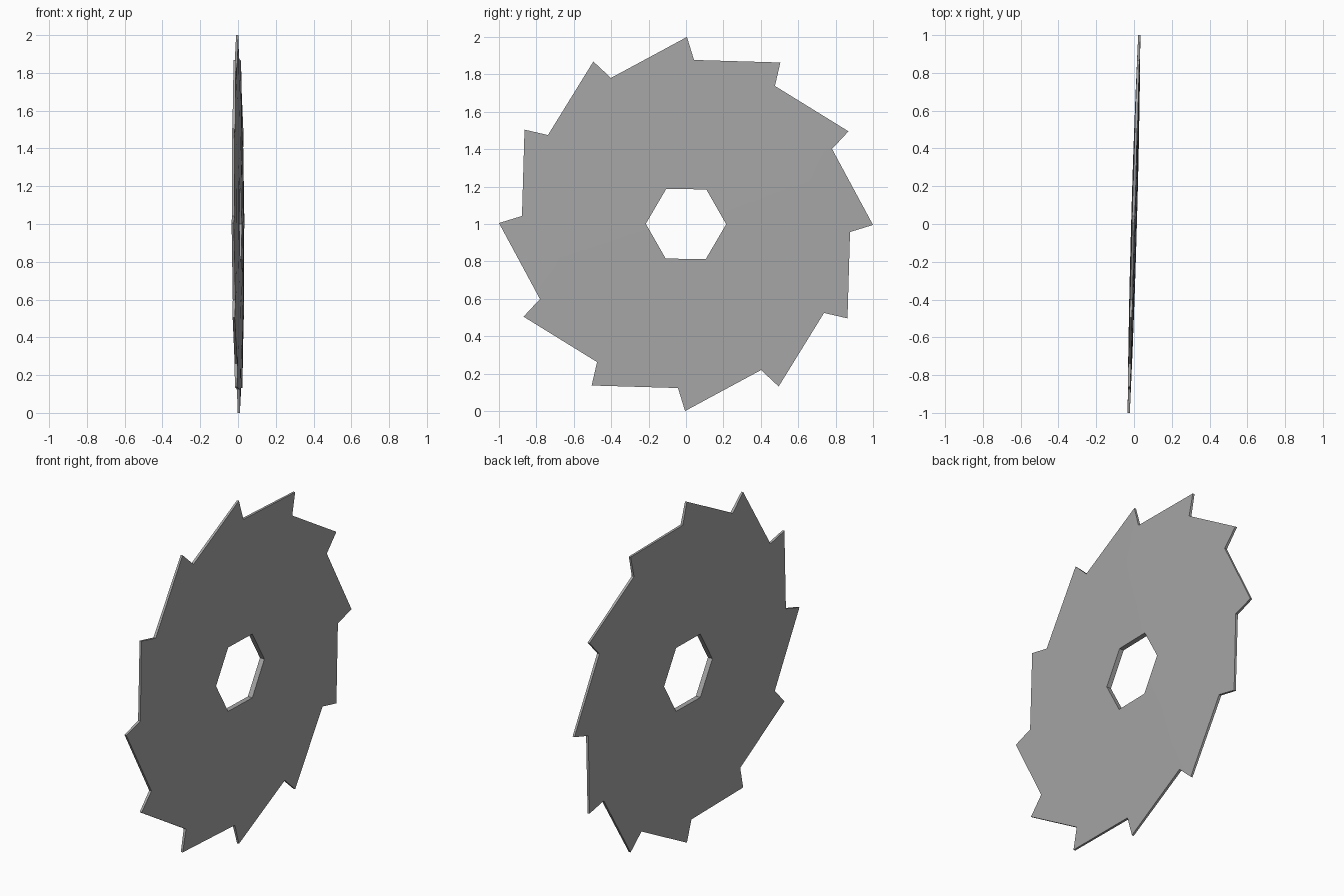
import bpy, bmesh, math

cube = bpy.data.objects.get("Cube")
if cube:
    bpy.data.objects.remove(cube, do_unlink=True)

# Plain steel grey
steel = bpy.data.materials.new("steel grey")
steel.use_nodes = True
colour = (0.38, 0.38, 0.38, 1)
steel.diffuse_color = colour
steel.node_tree.nodes["Principled BSDF"].inputs["Base Color"].default_value = colour

TEETH = 12
STEPS = TEETH * 2
TWIST = math.radians(0.3)
HEX_APOTHEM = 0.186


def hole(k):
    """Hexagonal bore, with corners pointing sideways."""
    a = math.radians(15 * k)
    off = (a + math.radians(30)) % math.radians(60) - math.radians(30)
    return HEX_APOTHEM / math.cos(off), a, 0.0145


def circle(radius, half):
    return lambda k: (radius, math.radians(15 * k), half)


def teeth(k):
    """Even steps are tooth tips, odd steps the notch just past each tip."""
    if k % 2 == 0:
        return 1.0, math.radians(15 * k), 0.006
    return 0.878, math.radians(15 * (k - 1) + 2.5), 0.0075


# Saw disc: concentric rings on both sides, thinning towards the teeth
profile = [hole, circle(0.42, 0.0135), circle(0.7, 0.0105), teeth]
bm = bmesh.new()
sides = {}
for s in (1, -1):
    sides[s] = []
    for ring in profile:
        verts = []
        for k in range(STEPS):
            r, a, half = ring(k)
            y, z = r * math.sin(a + TWIST), r * math.cos(a + TWIST)
            lean = 0.028 * y - 0.004 * z      # slight wobble off the vertical plane
            verts.append(bm.verts.new((s * half + lean, y, z + 1.0)))
        sides[s].append(verts)

for k in range(STEPS):
    n = (k + 1) % STEPS
    for s in (1, -1):
        for a, b in zip(sides[s], sides[s][1:]):
            bm.faces.new((a[k], a[n], b[n], b[k]))
    # Walls of the bore and the tooth rim
    for i in (0, -1):
        a, b = sides[1][i], sides[-1][i]
        bm.faces.new((a[k], a[n], b[n], b[k]))
bmesh.ops.recalc_face_normals(bm, faces=bm.faces)

mesh = bpy.data.meshes.new("saw_blade")
bm.to_mesh(mesh)
bm.free()
mesh.materials.append(steel)
blade = bpy.data.objects.new("saw_blade", mesh)
bpy.context.collection.objects.link(blade)

bpy.ops.object.select_all(action="DESELECT")
blade.select_set(True)
bpy.context.view_layer.objects.active = blade
bpy.ops.object.shade_smooth_by_angle(angle=math.radians(30))
